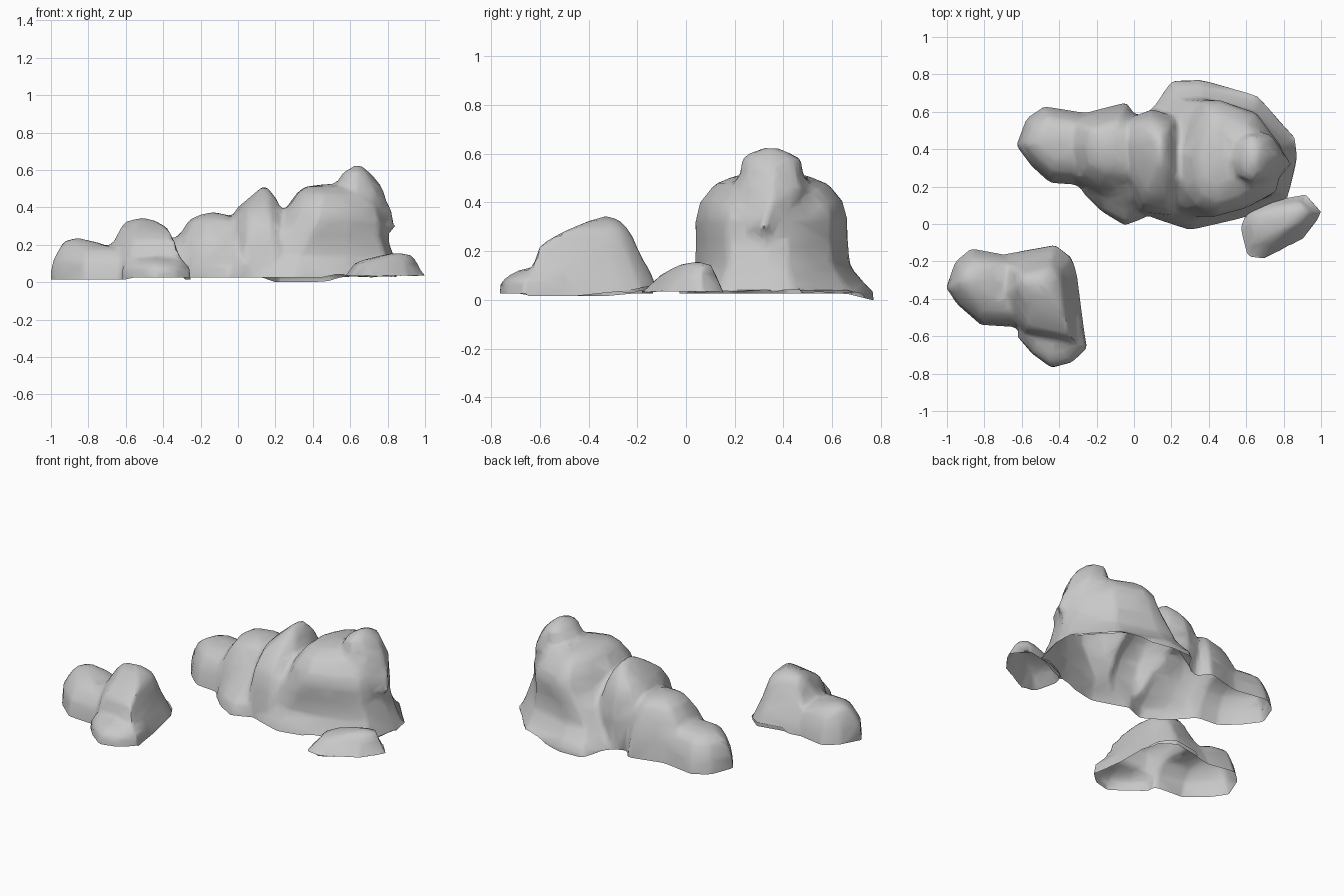
import bpy, bmesh
from mathutils import Vector

cube = bpy.data.objects.get("Cube")
if cube:
    bpy.data.objects.remove(cube, do_unlink=True)

GREY = (0.58, 0.58, 0.58, 1)
stone = bpy.data.materials.new("stone grey")
stone.use_nodes = True
stone.diffuse_color = GREY
stone.node_tree.nodes["Principled BSDF"].inputs["Base Color"].default_value = GREY

BASE = 0.025


def lump(name, outline, levels, depth):
    """Loft a closed stone lump: ground outline, then (z, x scale, y scale, cx, cy) rings."""
    bm = bmesh.new()
    xs, ys = zip(*outline)
    mx, my = (min(xs) + max(xs)) / 2, (min(ys) + max(ys)) / 2
    rings = []
    for z, sx, sy, cx, cy in [(-depth, 1, 1, mx, my), (BASE, 1, 1, mx, my)] + levels:
        rings.append([bm.verts.new((cx + (x - mx) * sx, cy + (y - my) * sy, z))
                      for x, y in outline])
    n = len(outline)
    for low, high in zip(rings, rings[1:]):
        for i in range(n):
            j = (i + 1) % n
            bm.faces.new((low[i], low[j], high[j], high[i]))
    bm.faces.new(rings[0])
    # Close the crown with a slightly raised centre
    crown = sum((v.co for v in rings[-1]), Vector()) / n
    tip = bm.verts.new(crown + Vector((0, 0, 0.015)))
    for i in range(n):
        bm.faces.new((rings[-1][i], rings[-1][(i + 1) % n], tip))
    bmesh.ops.recalc_face_normals(bm, faces=bm.faces)
    mesh = bpy.data.meshes.new(name)
    bm.to_mesh(mesh)
    bm.free()
    obj = bpy.data.objects.new(name, mesh)
    bpy.context.collection.objects.link(obj)
    return obj


def rock(name, lumps, dip):
    """Fuse lumps into one weathered, hollow shell with an open underside."""
    parts = [lump(name + "_lump", o, l, 0.1 + 0.013 * i) for i, (o, l) in enumerate(lumps)]
    body = parts[0]
    body.name = name
    for part in parts[1:]:
        mod = body.modifiers.new("fuse", 'BOOLEAN')
        mod.operation, mod.solver, mod.object = 'UNION', 'EXACT', part
    # Blend the seams between lumps, then return to broad facets
    remesh = body.modifiers.new("blend", 'REMESH')
    remesh.mode, remesh.voxel_size = 'VOXEL', 0.02
    smooth = body.modifiers.new("weather", 'SMOOTH')
    smooth.factor, smooth.iterations = 0.5, 4
    facets = body.modifiers.new("facets", 'DECIMATE')
    facets.ratio = 0.1
    bpy.context.view_layer.update()
    mesh = bpy.data.meshes.new_from_object(
        body.evaluated_get(bpy.context.evaluated_depsgraph_get()))
    body.modifiers.clear()
    body.data = mesh
    for part in parts[1:]:
        bpy.data.objects.remove(part, do_unlink=True)
    bm = bmesh.new()
    bm.from_mesh(mesh)
    bmesh.ops.bisect_plane(bm, geom=bm.verts[:] + bm.edges[:] + bm.faces[:], dist=1e-5,
                           plane_co=(0, 0, BASE), plane_no=(0, 0, 1), clear_inner=True)
    # Uneven ground edge
    for v in bm.verts:
        if v.co.z < BASE + 1e-4:
            v.co.z += dip(v.co)
    bmesh.ops.remove_doubles(bm, verts=bm.verts, dist=0.006)
    bm.to_mesh(mesh)
    bm.free()
    mesh.materials.clear()
    mesh.materials.append(stone)
    for p in mesh.polygons:
        p.material_index = 0
    bpy.ops.object.select_all(action='DESELECT')
    body.select_set(True)
    bpy.context.view_layer.objects.active = body
    bpy.ops.object.shade_smooth_by_angle(angle=0.95)


# Large boulder ridge: broad body, high peak, stepped lobes and a front foot
broad_body = ([(.06, .57), (.2, .77), (.35, .78), (.66, .69), (.865, .46), (.875, .35),
               (.825, .14), (.58, .03), (.3, -.035), (.1, .03), (0, .15), (-.02, .4)],
              [(.06, .96, .93, .43, .36), (.14, .88, .78, .44, .355), (.25, .72, .77, .47, .35),
               (.33, .63, .77, .51, .35), (.4, .56, .73, .51, .35), (.475, .42, .58, .5, .35),
               (.51, .28, .36, .48, .35)])
peak = ([(.84, .36), (.78, .48), (.64, .53), (.52, .46), (.48, .34), (.53, .22),
         (.65, .17), (.78, .23)],
        [(.26, .9, .4, .65, .32), (.29, 1.06, .45, .66, .31), (.37, 1, .75, .645, .33),
         (.46, .86, .95, .635, .35), (.51, .72, .75, .64, .35), (.58, .45, .72, .635, .35),
         (.615, .18, .35, .64, .345)])
shoulder = ([(.28, .4), (.24, .56), (.1, .61), (-.03, .56), (-.06, .4), (-.03, .2),
             (.04, .05), (.2, .03), (.29, .15)],
            [(.2, 1, .98, .115, .33), (.31, .86, .88, .11, .34), (.39, .7, .72, .11, .36),
             (.45, .42, .5, .13, .38), (.5, .14, .25, .14, .39)])
middle_lobe = ([(.06, .5), (-.04, .65), (-.2, .61), (-.33, .57), (-.36, .4), (-.31, .21),
                (-.18, .12), (.02, .12)],
               [(.15, .95, .9, -.15, .39), (.25, .8, .74, -.15, .4),
                (.33, .6, .55, -.14, .41), (.36, .38, .35, -.13, .41)])
end_lobe = ([(-.15, .58), (-.3, .6), (-.48, .63), (-.575, .565), (-.63, .42), (-.55, .31),
             (-.45, .22), (-.15, .2)],
            [(.11, .96, .92, -.385, .415), (.19, .8, .73, -.39, .42), (.23, .5, .45, -.4, .43)])
front_foot = ([(.1, .25), (-.24, .25), (-.28, .17), (-.18, .07), (-.05, -.01), (.05, .03)],
              [(.09, .95, .93, -.08, .13), (.13, .82, .78, -.07, .16), (.24, .6, .45, -.06, .22)])
rock("boulder_ridge", [broad_body, peak, shoulder, middle_lobe, end_lobe, front_foot],
     lambda p: -.025 * max(0, min(1, (p.y - .66) / .1)) + .015 * (p.x > .5))

# Medium boulder: main hump, side lobe and low front step
hump = ([(-.3, -.28), (-.33, -.18), (-.42, -.11), (-.72, -.165), (-.76, -.35),
         (-.6, -.6), (-.42, -.63), (-.255, -.66), (-.28, -.45)],
        [(.1, .86, .92, -.51, -.39), (.18, .73, .8, -.51, -.4),
         (.23, .63, .72, -.5, -.4), (.29, .52, .46, -.5, -.36), (.33, .32, .2, -.52, -.33)])
side_lobe = ([(-.6, -.3), (-.68, -.165), (-.87, -.13), (-.955, -.2), (-1.005, -.34),
              (-.945, -.43), (-.82, -.54), (-.62, -.55)],
             [(.11, .97, .9, -.8, -.345), (.17, .8, .72, -.805, -.33),
              (.21, .5, .45, -.84, -.31), (.225, .28, .25, -.86, -.3)])
low_step = ([(-.28, -.5), (-.58, -.5), (-.625, -.6), (-.545, -.695), (-.44, -.77),
             (-.33, -.74), (-.25, -.665)],
            [(.08, .97, .96, -.44, -.63), (.12, .74, .72, -.44, -.6)])
rock("medium_boulder", [hump, side_lobe, low_step],
     lambda p: .035 * max(0, min(1, (p.y + .3) / .16)) * (p.x > -.6) - .01 * (p.y > -.65) * (p.y < -.3))

# Small stone
small_stone = ([(.565, -.02), (.6, .06), (.73, .125), (.92, .16), (1.01, .06), (.91, -.08),
                (.7, -.19), (.605, -.18)],
               [(.1, .77, .68, .79, .01), (.12, .64, .55, .81, .02), (.145, .38, .4, .855, .04)])
rock("small_stone", [small_stone], lambda p: .01)
